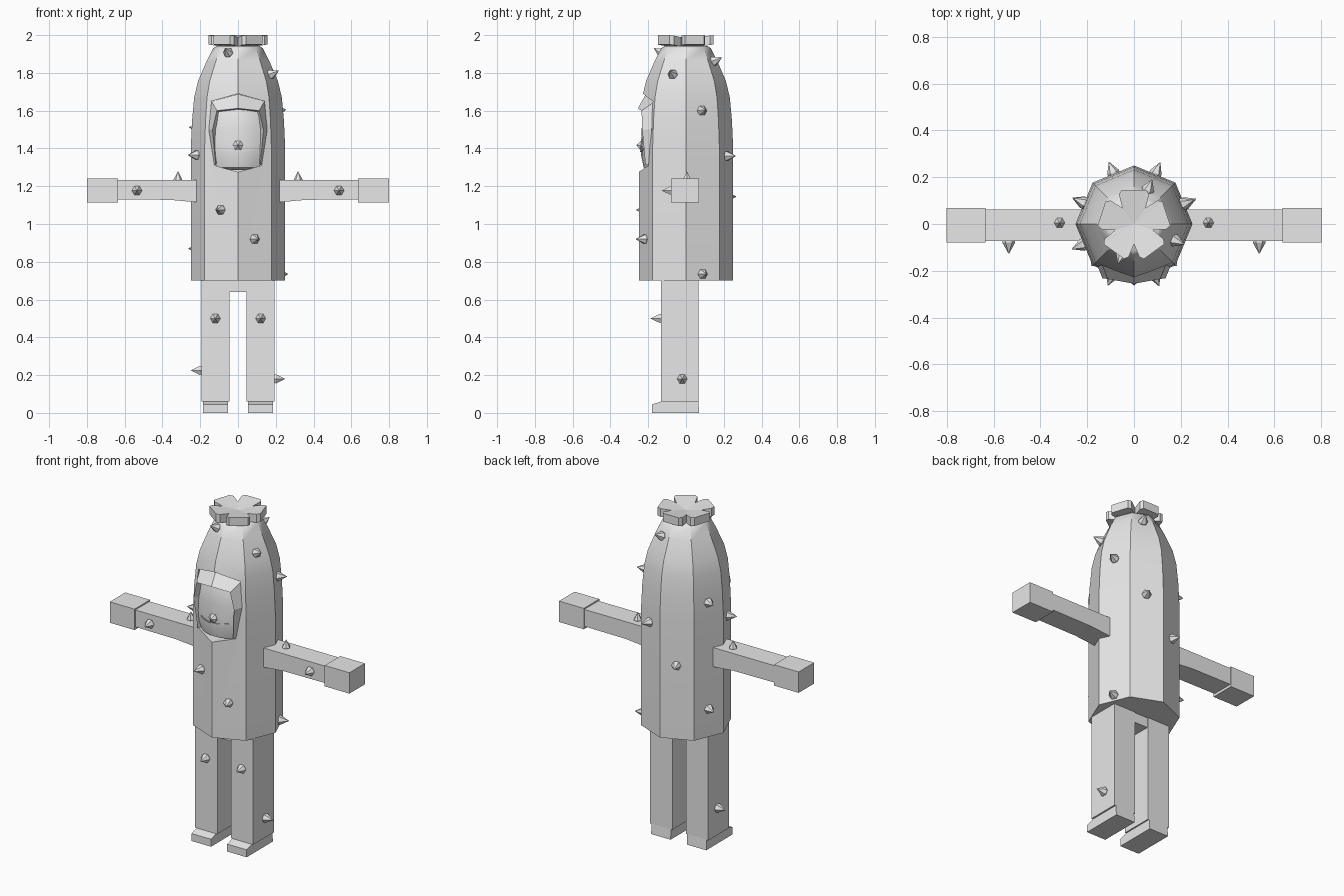
import bpy, bmesh, math
from mathutils import Vector

if "Cube" in bpy.data.objects:
    bpy.data.objects.remove(bpy.data.objects["Cube"])

grey = bpy.data.materials.new("plain_grey")
grey.diffuse_color = (0.8, 0.8, 0.8, 1)
grey.use_nodes = True
grey.node_tree.nodes["Principled BSDF"].inputs["Base Color"].default_value = grey.diffuse_color


def make(name, verts, faces, smooth=None):
    me = bpy.data.meshes.new(name)
    me.from_pydata(verts, [], faces)
    bm = bmesh.new()
    bm.from_mesh(me)
    bmesh.ops.recalc_face_normals(bm, faces=bm.faces)
    bm.to_mesh(me)
    bm.free()
    ob = bpy.data.objects.new(name, me)
    bpy.context.collection.objects.link(ob)
    me.materials.append(grey)
    if smooth:
        bpy.ops.object.select_all(action='DESELECT')
        ob.select_set(True)
        bpy.context.view_layer.objects.active = ob
        bpy.ops.object.shade_smooth_by_angle(angle=math.radians(smooth))
    return ob


def loft(name, rings, smooth=None):
    """Closed solid through rings of equal point count."""
    n = len(rings[0])
    verts = [p for r in rings for p in r]
    faces = [(k * n + i, k * n + (i + 1) % n, (k + 1) * n + (i + 1) % n, (k + 1) * n + i)
             for k in range(len(rings) - 1) for i in range(n)]
    faces += [tuple(range(n)), tuple(range(len(verts) - n, len(verts)))]
    return make(name, verts, faces, smooth)


def rect_x(x, y0, y1, z0, z1):
    return [(x, y0, z0), (x, y1, z0), (x, y1, z1), (x, y0, z1)]


def rect_z(z, x0, x1, y0, y1):
    return [(x0, y0, z), (x1, y0, z), (x1, y1, z), (x0, y1, z)]


def spike(name, pos, direction, r=0.027, h=0.055):
    """Six-sided thorn with a slightly swollen base."""
    d = Vector(direction).normalized()
    q = d.to_track_quat('Z', 'Y')
    p = Vector(pos)
    ring = lambda rad, t: [p + q @ Vector((rad * math.cos(i * math.pi / 3),
                                           rad * math.sin(i * math.pi / 3), t)) for i in range(6)]
    return loft(name, [ring(r * 0.9, -0.012), ring(r, 0.008), ring(0.001, h)])


# Octagonal body tapering to a dome
profile = [(0.25, 0.70), (0.25, 1.40), (0.243, 1.55), (0.232, 1.67), (0.212, 1.755),
           (0.165, 1.865), (0.132, 1.93), (0.115, 1.942)]
body = loft("body", [[(r * math.cos(i * math.pi / 4), r * math.sin(i * math.pi / 4), z)
                      for i in range(8)] for r, z in profile], 40)

# Face opening cut into the front of the body
half = [(0, 1.69), (0.14, 1.65), (0.155, 1.5), (0.125, 1.31), (0, 1.275)]
outline = half + [(-x, z) for x, z in half[-2:0:-1]]
cutter = loft("opening_cutter", [[(x, y, z) for x, z in outline] for y in (-0.4, -0.12)])
cutter.hide_render = True
cutter.hide_viewport = True
cut = body.modifiers.new("opening", 'BOOLEAN')
cut.operation = 'DIFFERENCE'
cut.solver = 'EXACT'
cut.object = cutter

# Rounded face filling the opening
rows = [(1.285, 0.09, -0.195), (1.30, 0.115, -0.224), (1.36, 0.13, -0.237), (1.42, 0.135, -0.238),
        (1.50, 0.135, -0.235), (1.58, 0.13, -0.228), (1.64, 0.12, -0.205)]
cols = [-1, -0.7, -0.35, 0, 0.35, 0.7, 1]
loft("face", [[(w * c, y + 0.04 * c * c, z) for c in cols] + [(w, -0.11, z), (-w, -0.11, z)]
              for z, w, y in rows], 40)

# Hair: fringe and side locks, rising from the opening to a crest and folding in
outer = [(0.125, -0.192, 1.31), (0.155, -0.182, 1.5), (0.14, -0.163, 1.65), (0, -0.212, 1.688)]
crest = [(0.118, -0.215, 1.315), (0.135, -0.232, 1.5), (0.112, -0.235, 1.6), (0, -0.255, 1.612)]
inner = [(0.11, -0.175, 1.32), (0.112, -0.19, 1.5), (0.10, -0.185, 1.592), (0, -0.20, 1.604)]
full = lambda s: s + [(-x, y, z) for x, y, z in s[-2::-1]]
strips = [full(s) for s in (outer, crest, inner)]
loft("hair", [[s[i] for s in strips] for i in range(7)])

# Pointed nose and thin smile
spike("nose", (0, -0.232, 1.415), (0, -1, 0.1), 0.028, 0.03)
smile = [(x, -0.2405 + 0.04 * (x / 0.135) ** 2, 1.385 + 1.6 * x * x)
         for x in [i * 0.03 for i in range(-3, 4)]]
loft("mouth", [[(x, y - 0.002, z - 0.003), (x, y - 0.002, z + 0.003), (x, y + 0.006, z + 0.003),
                (x, y + 0.006, z - 0.003)] for x, y, z in smile])

# Five-petalled flower on top, dished toward its middle
pts = []
for k in range(5):
    a = math.radians(90 + 72 * k)
    for da, r in [(-36, 0.085), (-27, 0.142), (-20, 0.155), (20, 0.155), (27, 0.142)]:
        t = a + math.radians(da)
        pts.append((r * math.cos(t), r * math.sin(t), 1.975 + 0.16 * r))
n = len(pts)
verts = pts + [(x, y, z - 0.05) for x, y, z in pts] + [(0, 0, 1.978), (0, 0, 1.935)]
faces = []
for i in range(n):
    j = (i + 1) % n
    faces += [(i, j, n + j, n + i), (2 * n, j, i), (2 * n + 1, n + i, n + j)]
make("flower", verts, faces)

# Limbs
loft("hips", [rect_z(z, -0.19, 0.19, -0.125, 0.06) for z in (0.64, 0.72)])
for s, side in ((-1, "left"), (1, "right")):
    sx = lambda ring: [(s * x, y, z) for x, y, z in ring]
    loft(side + "_leg", [sx(rect_z(z, 0.046, 0.194, -0.132, 0.065)) for z in (0.06, 0.71)])
    shoe = [(-0.18, 0), (0.07, 0), (0.065, 0.062), (-0.125, 0.062), (-0.18, 0.045)]
    loft(side + "_shoe", [[(s * x, y, z) for y, z in shoe] for x in (0.054, 0.184)])
    loft(side + "_arm", [sx(rect_x(x, -0.072, 0.063, z, 1.232))
                         for x, z in ((0.17, 1.112), (0.25, 1.118), (0.36, 1.128), (0.65, 1.13))])
    loft(side + "_hand", [sx(rect_x(x, -0.08, 0.068, 1.114, 1.24)) for x in (0.635, 0.8)])
    spike(side + "_arm_front_spike", (s * 0.535, -0.072, 1.177), (0, -1, 0))
    spike(side + "_arm_top_spike", (s * 0.318, 0.005, 1.228), (0, 0, 1), 0.023, 0.05)
    spike(side + "_leg_front_spike", (s * 0.12, -0.132, 0.5), (0, -1, 0))
    spike(side + "_leg_side_spike", (s * 0.194, -0.02, 0.18 if s > 0 else 0.225), (s, 0, 0))

# Spikes on the body: angle round the body, height
spots = [(248, 1.905), (-22, 1.79), (22, 1.6), (202, 1.365), (67, 1.36), (68, 1.86),
         (157, 1.51), (247, 1.075), (292, 0.92), (157, 0.87), (22, 0.735), (112, 1.145)]
for k, (ang, z) in enumerate(spots):
    for (r0, z0), (r1, z1) in zip(profile, profile[1:]):
        if z0 <= z <= z1:
            r = (r0 + (r1 - r0) * (z - z0) / (z1 - z0)) * math.cos(math.pi / 8)
            tilt = (r0 - r1) / (z1 - z0)
            break
    c, d = math.cos(math.radians(ang)), math.sin(math.radians(ang))
    spike(f"body_spike_{k + 1}", (r * c, r * d, z), (c, d, tilt))
